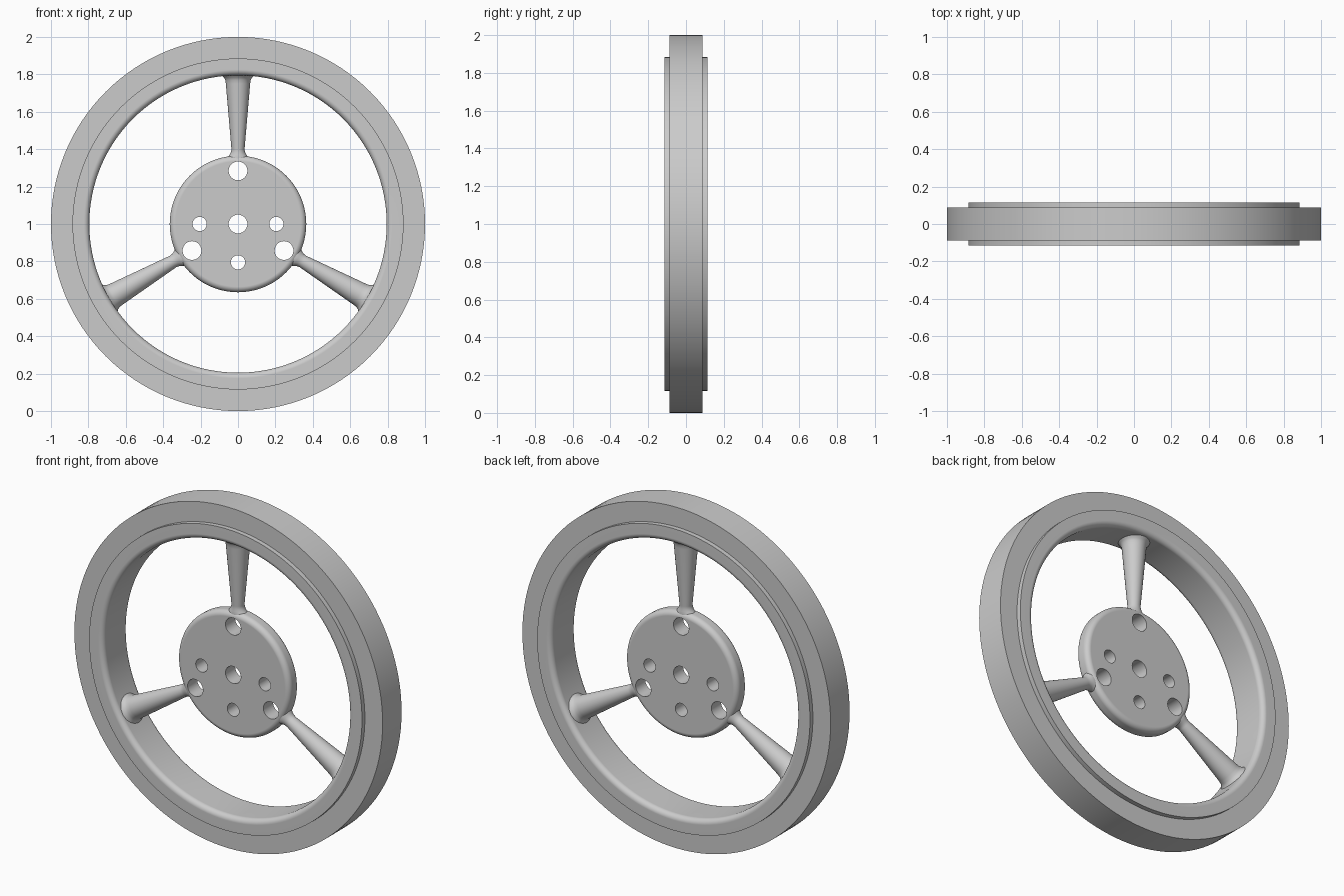
import bpy
import bmesh
from math import sin, cos, pi, radians
from mathutils import Vector, Matrix

cube = bpy.data.objects.get("Cube")
if cube:
    bpy.data.objects.remove(cube, do_unlink=True)

CENTRE = Vector((0, 0, 1))
grey = bpy.data.materials.new("satin grey")
grey.use_nodes = True
grey.diffuse_color = (0.6, 0.6, 0.6, 1)
grey.node_tree.nodes["Principled BSDF"].inputs["Base Color"].default_value = grey.diffuse_color


def make_object(name, bm):
    bmesh.ops.recalc_face_normals(bm, faces=bm.faces)
    mesh = bpy.data.meshes.new(name)
    bm.to_mesh(mesh)
    bm.free()
    mesh.materials.append(grey)
    obj = bpy.data.objects.new(name, mesh)
    obj.location = CENTRE
    bpy.context.collection.objects.link(obj)
    return obj


def select(obj):
    bpy.ops.object.select_all(action="DESELECT")
    obj.select_set(True)
    bpy.context.view_layer.objects.active = obj


def finish(obj):
    select(obj)
    bpy.ops.object.shade_smooth_by_angle(angle=radians(35))
    weighted = obj.modifiers.new("weighted normals", "WEIGHTED_NORMAL")
    weighted.keep_sharp = True


def loft(rings, wrap):
    """Skin closed rings; wrap joins last to first, otherwise the ends are capped."""
    bm = bmesh.new()
    loops = [[bm.verts.new(p) for p in ring] for ring in rings]
    pairs = list(zip(loops, loops[1:] + loops[:1]))
    for a, b in pairs if wrap else pairs[:-1]:
        for i in range(len(a)):
            bm.faces.new((a[i - 1], a[i], b[i], b[i - 1]))
    if not wrap:
        bm.faces.new(loops[0])
        bm.faces.new(loops[-1])
    return bm


def circle(radius, y, count=128):
    return [(radius * cos(2 * pi * i / count), y, radius * sin(2 * pi * i / count))
            for i in range(count)]


def fillet(r, y, size, start, steps=6):
    """Quarter round about (r, y), sweeping up from the start angle in degrees."""
    angles = [radians(start + 90 * i / steps) for i in range(steps + 1)]
    return [(r + size * cos(a), y + size * sin(a)) for a in angles]


# Rim: wide outer tread, raised inner band, rounded inner lip
OUTER, BAND, INNER = 1.0, 0.885, 0.795
TREAD_Y, BAND_Y, LIP = 0.088, 0.115, 0.03
profile = [(OUTER, -TREAD_Y), (OUTER, TREAD_Y), (BAND, TREAD_Y), (BAND, BAND_Y)]
profile += fillet(INNER + LIP, BAND_Y - LIP, LIP, 90)
profile += fillet(INNER + LIP, LIP - BAND_Y, LIP, 180)
profile += [(BAND, -BAND_Y), (BAND, -TREAD_Y)]
finish(make_object("rim", loft([circle(r, y) for r, y in profile], True)))

# Hub disc with rounded edge
HUB_R, HUB_Y, EDGE = 0.365, 0.045, 0.03
profile = fillet(HUB_R - EDGE, EDGE - HUB_Y, EDGE, -90)
profile += fillet(HUB_R - EDGE, HUB_Y - EDGE, EDGE, 0)
hub = make_object("hub", loft([circle(r, y) for r, y in profile], False))

# Hub holes: centre, three large beside the spokes, three small between
SPOKE_ANGLES = [90, 210, 330]
holes = [(0, 0, 0.05)]
holes += [(0.284, a, 0.05) for a in SPOKE_ANGLES]
holes += [(0.205, a, 0.038) for a in (0, 180, 270)]
bm = bmesh.new()
for dist, angle, radius in holes:
    a = radians(angle)
    place = Matrix.Translation((dist * cos(a), 0, dist * sin(a))) @ Matrix.Rotation(pi / 2, 4, "X")
    bmesh.ops.create_cone(bm, cap_ends=True, segments=40, radius1=radius,
                          radius2=radius, depth=0.3, matrix=place)
cutter = make_object("hole_cutter", bm)
cutter.hide_render = True
cut = hub.modifiers.new("holes", "BOOLEAN")
cut.operation = "DIFFERENCE"
cut.solver = "EXACT"
cut.object = cutter
select(hub)
bpy.ops.object.modifier_apply(modifier=cut.name)
bpy.data.objects.remove(cutter, do_unlink=True)
finish(hub)

# Tapered spokes, flared at both ends: (distance, half width, half depth)
sections = [(0.345, 0.07, 0.04), (0.358, 0.055, 0.04), (0.37, 0.045, 0.038),
            (0.383, 0.038, 0.036), (0.4, 0.035, 0.035), (0.75, 0.065, 0.065),
            (0.77, 0.068, 0.068), (0.782, 0.074, 0.074), (0.791, 0.083, 0.083),
            (0.805, 0.097, 0.095)]
for label, angle in zip(("top", "right", "left"), SPOKE_ANGLES):
    rings = [[(w * cos(2 * pi * i / 40), d * sin(2 * pi * i / 40), z) for i in range(40)]
             for z, w, d in sections]
    spoke = make_object(label + "_spoke", loft(rings, False))
    spoke.rotation_euler.y = radians(90 - angle)
    finish(spoke)
